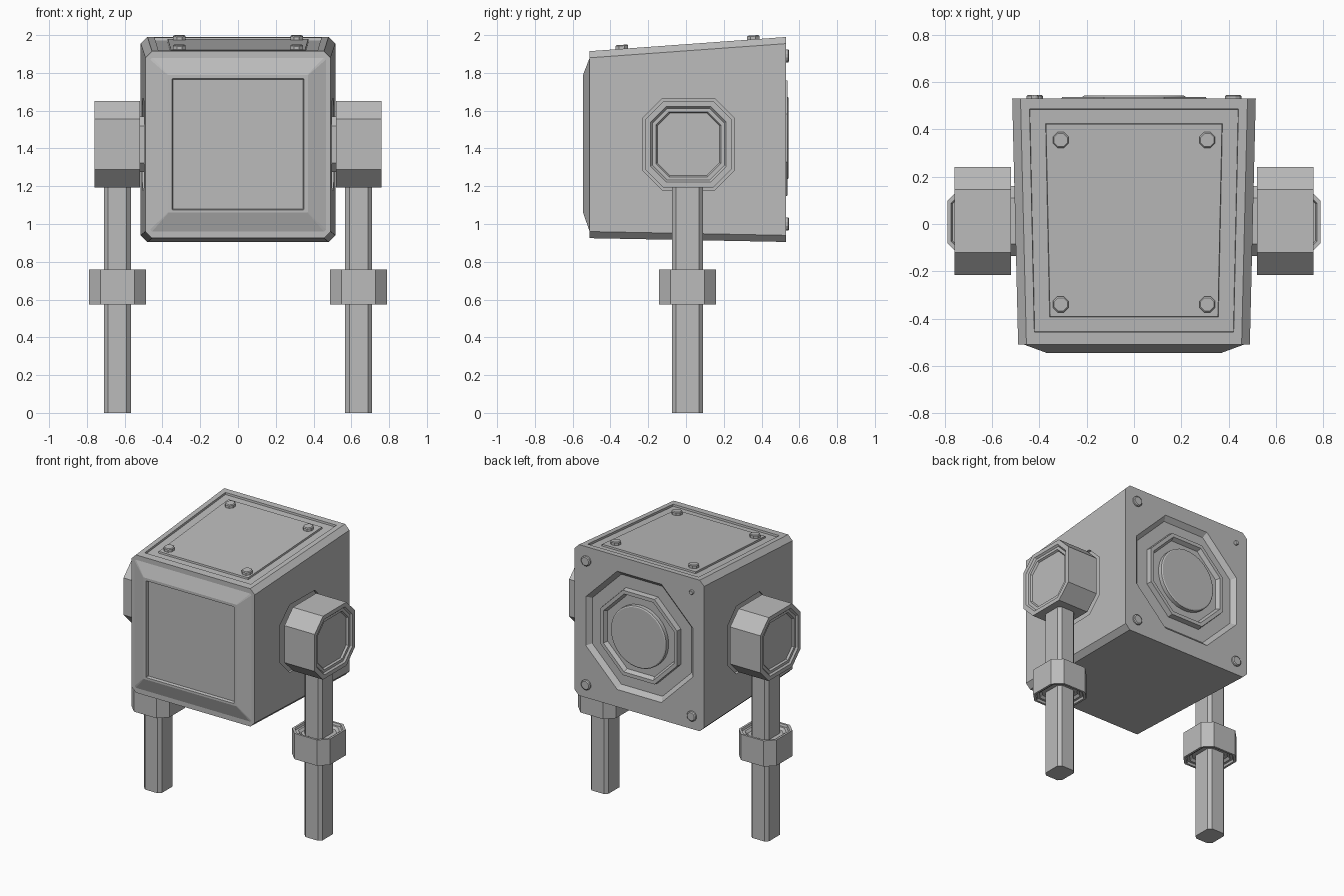
import bpy, bmesh, math

if "Cube" in bpy.data.objects:
    bpy.data.objects.remove(bpy.data.objects["Cube"])

grey = bpy.data.materials.new("light_grey")
grey.diffuse_color = (0.5, 0.5, 0.5, 1)
grey.use_nodes = True
grey.node_tree.nodes["Principled BSDF"].inputs["Base Color"].default_value = grey.diffuse_color


def loft(name, rings, mirror=False, smooth=False):
    """Closed solid through rings of 3D points, capped at both ends."""
    bm = bmesh.new()
    vr = [[bm.verts.new(p) for p in r] for r in rings]
    n = len(vr[0])
    for a, b in zip(vr, vr[1:]):
        for i in range(n):
            bm.faces.new((a[i], a[(i + 1) % n], b[(i + 1) % n], b[i]))
    bm.faces.new(vr[0])
    bm.faces.new(vr[-1])
    bmesh.ops.recalc_face_normals(bm, faces=bm.faces[:])
    me = bpy.data.meshes.new(name)
    bm.to_mesh(me)
    bm.free()
    me.materials.append(grey)
    ob = bpy.data.objects.new(name, me)
    bpy.context.collection.objects.link(ob)
    if mirror:
        ob.modifiers.new("mirror", 'MIRROR')
    if smooth:
        bpy.context.view_layer.objects.active = ob
        ob.select_set(True)
        bpy.ops.object.shade_smooth_by_angle(angle=math.radians(30))
        ob.select_set(False)
    return ob


def section(hu, hv, c, cu=0, cv=0):
    """Rectangle with cut corners, as 2D points."""
    q = [(hu, hv - c), (hu - c, hv), (c - hu, hv), (-hu, hv - c),
         (-hu, c - hv), (c - hu, -hv), (hu - c, -hv), (hu, c - hv)]
    return [(cu + u, cv + v) for u, v in q]


def along_x(x, pts): return [(x, u, v) for u, v in pts]
def along_y(y, pts): return [(u, y, v) for u, v in pts]
def along_z(z, pts): return [(u, v, z) for u, v in pts]


def circle(r, n, cu=0, cv=0):
    return [(cu + r * math.cos(2 * math.pi * (i + .5) / n),
             cv + r * math.sin(2 * math.pi * (i + .5) / n)) for i in range(n)]


def cut(ob, cutter):
    cutter.hide_render = True
    cutter.hide_set(True)
    m = ob.modifiers.new("cut", 'BOOLEAN')
    m.operation, m.solver, m.object = 'DIFFERENCE', 'EXACT', cutter


# Tapered head box with sloped front bezel and sunken screen
def frame(y, hx, z0, z1, c):
    return along_y(y, section(hx, (z1 - z0) / 2, c, 0, (z0 + z1) / 2))


head = loft("head_box", [
    frame(.53, .515, .905, 1.99, .035),
    frame(-.51, .49, .925, 1.915, .035),
    frame(-.51, .465, .96, 1.88, .01),
    frame(-.545, .37, 1.06, 1.79, .003),
    frame(-.545, .35, 1.075, 1.77, .003),
    frame(-.525, .345, 1.08, 1.765, .003)])


# Sloped lid: shallow tray, raised plate and four bolts
def top_z(y):
    return 1.915 + .075 * (y + .51) / 1.04


def lid(dz, xb, yb, xf, yf):
    return [(x, y, top_z(y) + dz) for x, y in
            ((-xb, yb), (xb, yb), (xf, yf), (-xf, yf))]


cut(head, loft("lid_tray_cutter", [lid(.03, .445, .49, .425, -.46),
                                   lid(-.014, .44, .485, .42, -.455)]))
loft("lid_plate", [lid(-.02, .375, .425, .358, -.395),
                   lid(-.002, .372, .422, .355, -.392)])
for y in (.355, -.34):
    for x in (-.31, .31):
        loft("lid_bolt", [[(u, v, top_z(v) + dz) for u, v in circle(r, 8, x, y)]
                          for dz, r in ((-.01, .036), (.016, .036), (.021, .03))])

# Back: octagonal well, raised ring, round cover and corner bolts
CZ = 1.455


def octagon(y, a):
    return along_y(y, section(a, a, a * .586, 0, CZ))


cut(head, loft("back_well_cutter", [octagon(.56, .455), octagon(.50, .395)]))
loft("back_ring", [octagon(.495, .31), octagon(.538, .305), octagon(.538, .28),
                   octagon(.51, .265)])
loft("back_cover", [along_y(y, circle(r, 32, 0, CZ)) for y, r in
                    ((.505, .22), (.538, .22), (.543, .212))], smooth=True)
for x, z, r in ((.42, 1.89, .036), (.42, 1.0, .036), (-.42, 1.0, .036), (-.42, 1.89, .016)):
    loft("back_bolt", [along_y(y, circle(q, 12, x, z)) for y, q in
                       ((.52, r), (.541, r), (.546, r * .8))])


# Hips: octagonal blocks on axles, set in shallow side wells
def hip(x, h, c):
    return along_x(x, section(h, h, c, .013, 1.422))


for s in (-1, 1):
    cut(head, loft("hip_well_cutter", [hip(s * .485, .243, .105), hip(s * .6, .243, .105)]))
loft("hip_axle", [hip(.47, .148, .05), hip(.53, .148, .05)], mirror=True)
loft("hip_block", [hip(.52, .228, .095), hip(.76, .228, .095), hip(.76, .2, .083),
                   hip(.748, .19, .078), hip(.748, .172, .07), hip(.735, .165, .067)],
     mirror=True)


# Legs with hollow-ended knee collars
def post(z, hx, hy, c):
    return along_z(z, section(hx, hy, c, .638, .008))


loft("leg", [post(0, .071, .082, .022), post(1.25, .071, .082, .022)], mirror=True)
loft("knee_collar", [post(.605, .1, .1, .04), post(.59, .115, .115, .046),
                     post(.59, .13, .13, .052), post(.575, .135, .135, .054),
                     post(.575, .15, .15, .06), post(.76, .15, .15, .06),
                     post(.76, .135, .135, .054), post(.745, .13, .13, .052),
                     post(.745, .115, .115, .046), post(.73, .1, .1, .04)], mirror=True)
